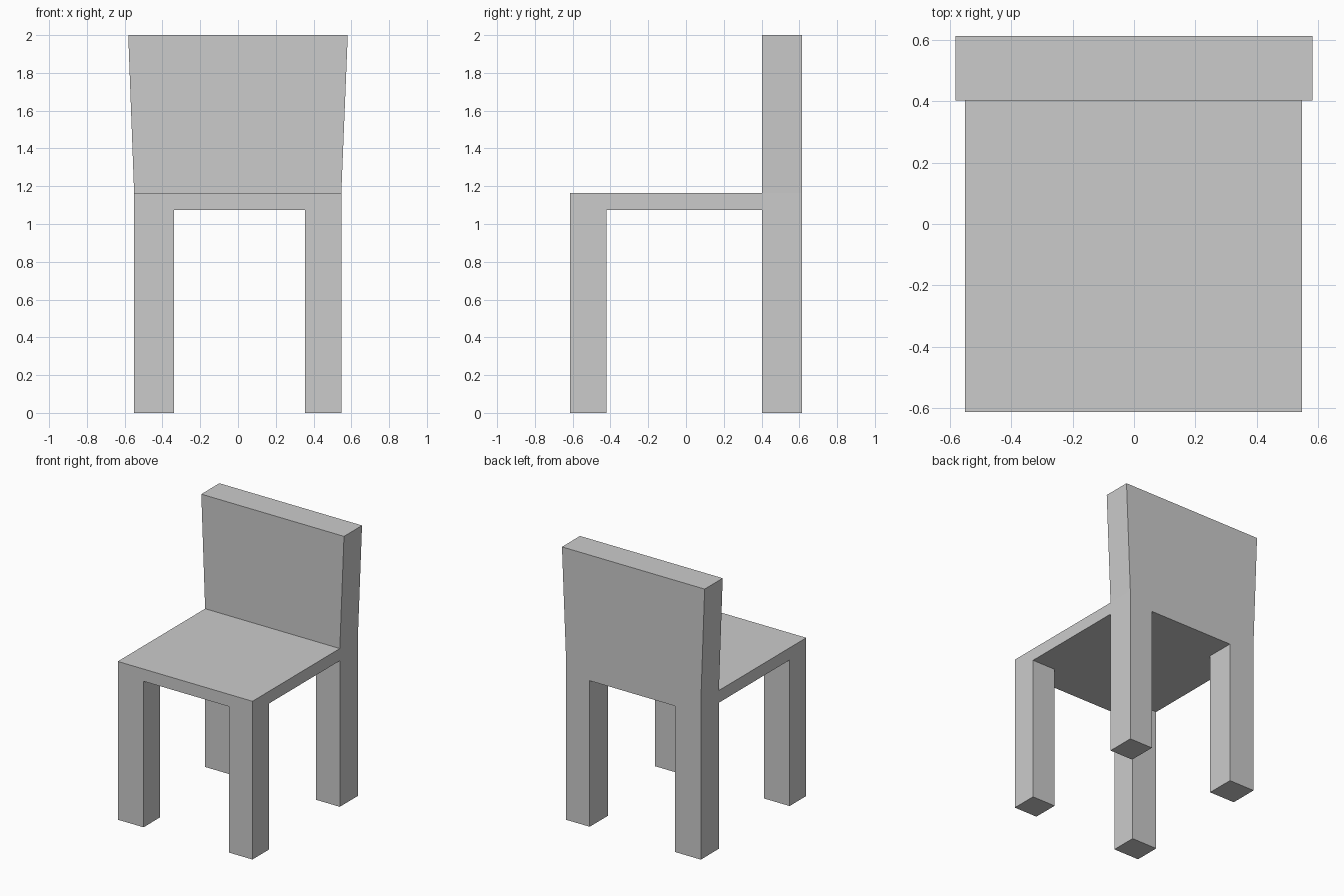
import bpy, bmesh, math

if "Cube" in bpy.data.objects:
    bpy.data.objects.remove(bpy.data.objects["Cube"])

# Plan grid lines: outer edges and inner faces of the legs
XS = [-0.55, -0.34, 0.355, 0.547]
YS = [-0.613, -0.42, 0.403, 0.613]
SEAT_BOTTOM, SEAT_TOP, BACK_TOP = 1.075, 1.165, 2.0
TOP_HALF_WIDTH = 0.581

bm = bmesh.new()


def extrude_to(faces, z):
    """Extrude a face region vertically to height z and return the new verts."""
    result = bmesh.ops.extrude_face_region(bm, geom=faces)
    verts = [g for g in result["geom"] if isinstance(g, bmesh.types.BMVert)]
    leftovers = [f for f in faces if f.is_valid]
    if leftovers:
        bmesh.ops.delete(bm, geom=leftovers, context="FACES")
    for v in verts:
        v.co.z = z
    return verts


def faces_at(z, test):
    return [f for f in bm.faces
            if all(abs(v.co.z - z) < 1e-4 for v in f.verts)
            and test(f.calc_center_median())]


# Seat slab, divided along the leg lines
grid = [[bm.verts.new((x, y, SEAT_BOTTOM)) for x in XS] for y in YS]
grid_top = [[bm.verts.new((x, y, SEAT_TOP)) for x in XS] for y in YS]
for j in range(3):
    for i in range(3):
        for g in (grid, grid_top):
            bm.faces.new((g[j][i], g[j][i + 1], g[j + 1][i + 1], g[j + 1][i]))
for i in range(3):
    for k in (0, 3):
        bm.faces.new((grid[k][i], grid[k][i + 1], grid_top[k][i + 1], grid_top[k][i]))
        bm.faces.new((grid[i][k], grid[i + 1][k], grid_top[i + 1][k], grid_top[i][k]))

# Four legs from the corner cells
for sx in (-1, 1):
    for sy in (-1, 1):
        extrude_to(faces_at(SEAT_BOTTOM, lambda c: c.x * sx > 0.35 and c.y * sy > 0.45), 0.0)

# Backrest from the rear row, flaring outward toward the top
for v in extrude_to(faces_at(SEAT_TOP, lambda c: c.y > 0.45), BACK_TOP):
    if abs(v.co.x) > 0.5:
        v.co.x = math.copysign(TOP_HALF_WIDTH, v.co.x)

# Merge coplanar faces and finish as one closed solid
loose = [v for v in bm.verts if not v.link_faces]
bmesh.ops.delete(bm, geom=loose, context="VERTS")
bmesh.ops.recalc_face_normals(bm, faces=bm.faces)
bmesh.ops.dissolve_limit(bm, angle_limit=math.radians(0.5), verts=bm.verts, edges=bm.edges)

mesh = bpy.data.meshes.new("chair")
bm.to_mesh(mesh)
bm.free()
bpy.context.collection.objects.link(bpy.data.objects.new("chair", mesh))
